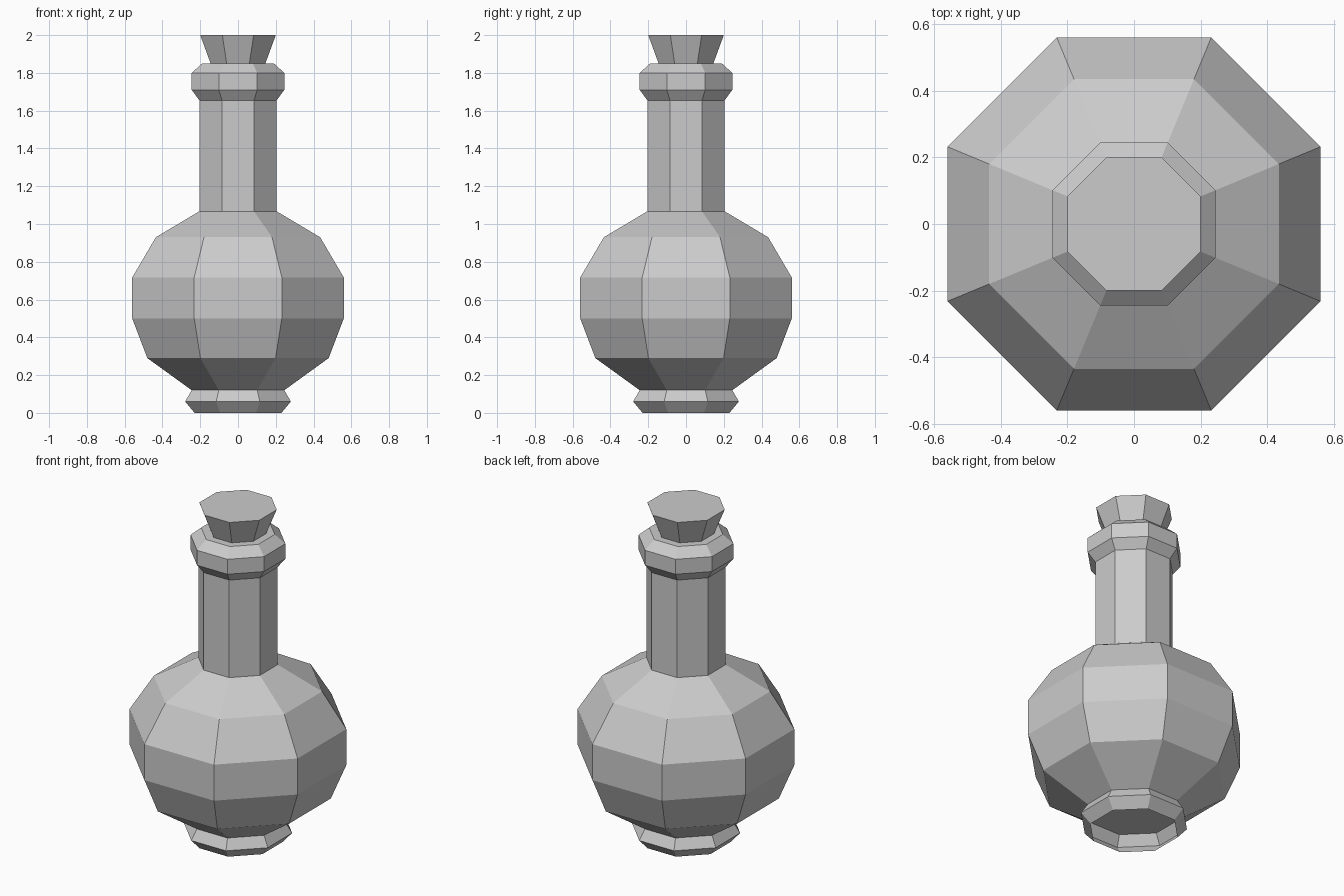
import bpy, bmesh, math

if "Cube" in bpy.data.objects:
    bpy.data.objects.remove(bpy.data.objects["Cube"])

SIDES = 8

def lathe(name, profile, cap_bottom=False, cap_top=False):
    """Octagonal lathe; profile is (distance to flat, height), flats face the axes."""
    bm = bmesh.new()
    rings = []
    for a, z in profile:
        r = a / math.cos(math.pi / SIDES)
        ring = []
        for i in range(SIDES):
            t = 2 * math.pi * (i + 0.5) / SIDES
            ring.append(bm.verts.new((r * math.cos(t), r * math.sin(t), z)))
        rings.append(ring)
    for lo, hi in zip(rings, rings[1:]):
        for i in range(SIDES):
            j = (i + 1) % SIDES
            bm.faces.new((lo[i], lo[j], hi[j], hi[i]))
    if cap_bottom:
        bm.faces.new(rings[0][::-1])
    if cap_top:
        bm.faces.new(rings[-1])
    mesh = bpy.data.meshes.new(name)
    bm.to_mesh(mesh)
    bm.free()
    obj = bpy.data.objects.new(name, mesh)
    bpy.context.collection.objects.link(obj)
    return obj

# Open flared foot ring
lathe("foot_ring", [(0.23, 0), (0.28, 0.06), (0.245, 0.12)])
# Round flask body running up into the neck
lathe("flask_body", [(0.245, 0.12), (0.48, 0.29), (0.56, 0.50), (0.56, 0.717),
                     (0.435, 0.93), (0.205, 1.067), (0.205, 1.655)], cap_bottom=True)
# Collar around the mouth
lathe("neck_collar", [(0.205, 1.655), (0.245, 1.71), (0.245, 1.80), (0.19, 1.85),
                      (0.145, 1.85)])
# Tapered stopper
lathe("stopper", [(0.145, 1.85), (0.20, 2.0)], cap_top=True)
